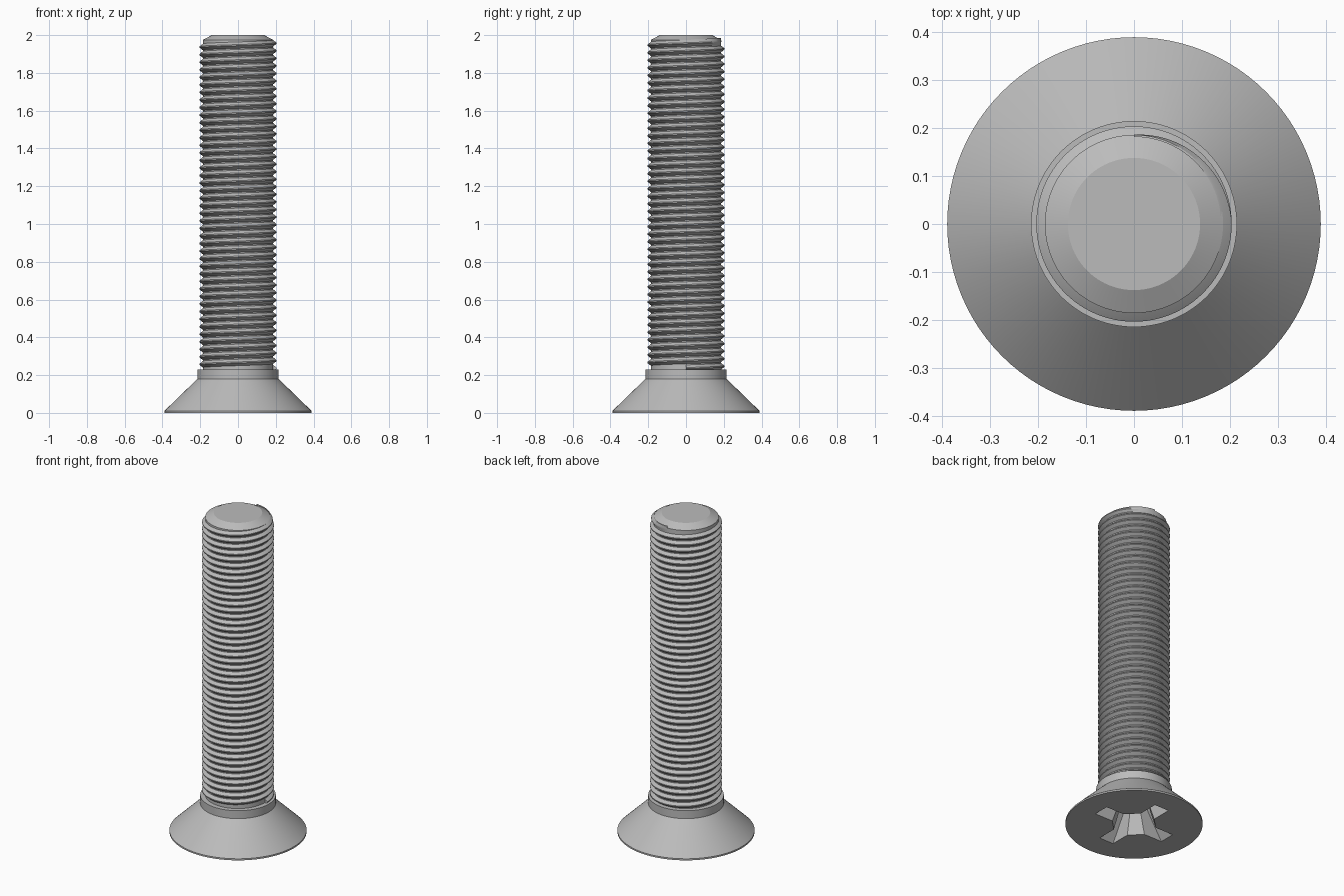
import bpy, bmesh
from math import pi, sin, cos, radians

old = bpy.data.objects.get("Cube")
if old:
    bpy.data.objects.remove(old, do_unlink=True)

SEGMENTS = 96
PITCH = 0.04
CORE, CREST = 0.186, 0.204

steel = bpy.data.materials.new("grey_steel")
steel.use_nodes = True
GREY = (0.5, 0.5, 0.5, 1)
steel.diffuse_color = GREY
steel.node_tree.nodes["Principled BSDF"].inputs["Base Color"].default_value = GREY


def finish(bm, name):
    bmesh.ops.recalc_face_normals(bm, faces=bm.faces)
    mesh = bpy.data.meshes.new(name)
    bm.to_mesh(mesh)
    bm.free()
    mesh.materials.append(steel)
    obj = bpy.data.objects.new(name, mesh)
    bpy.context.collection.objects.link(obj)
    return obj


def loft(rings, name):
    """Skin a stack of equal closed rings and cap both ends."""
    bm = bmesh.new()
    loops = [[bm.verts.new(p) for p in ring] for ring in rings]
    for a, b in zip(loops, loops[1:]):
        for i in range(len(a)):
            j = (i + 1) % len(a)
            bm.faces.new((a[i], a[j], b[j], b[i]))
    bm.faces.new(loops[0])
    bm.faces.new(loops[-1])
    return finish(bm, name)


def circle(r, z):
    return [(r * cos(2 * pi * i / SEGMENTS), r * sin(2 * pi * i / SEGMENTS), z)
            for i in range(SEGMENTS)]


def cross(reach, half, inner, z):
    """Four-armed outline with chamfered inside corners."""
    quarter = [(reach, -half), (reach, half), (inner, half), (half, inner)]
    ring = []
    for x, y in quarter * 4:
        for _ in range(len(ring) // 4):
            x, y = -y, x
        ring.append((x, y, z))
    return ring


def smooth(obj):
    bpy.ops.object.select_all(action='DESELECT')
    obj.select_set(True)
    bpy.context.view_layer.objects.active = obj
    bpy.ops.object.shade_smooth_by_angle(angle=radians(25))


# Countersunk head with collar
head = loft([circle(r, z) for r, z in
             [(0.39, 0), (0.39, 0.01), (0.215, 0.18), (0.215, 0.23), (0.15, 0.23)]],
            "head")

# Tapered cross recess in the underside
cutter = loft([cross(0.26, 0.052, 0.125, -0.02),
               cross(0.10, 0.03, 0.06, 0.19)], "recess_cutter")
cutter.hide_render = True
cut = head.modifiers.new("recess", 'BOOLEAN')
cut.operation = 'DIFFERENCE'
cut.solver = 'EXACT'
cut.object = cutter
bpy.context.view_layer.objects.active = head
bpy.ops.object.modifier_apply(modifier=cut.name)
bpy.data.objects.remove(cutter, do_unlink=True)
smooth(head)

# Shank core with chamfered tip
smooth(loft([circle(r, z) for r, z in
             [(CORE, 0.225), (CORE, 1.975), (0.138, 2)]], "shank"))

# Right-handed thread, fading out over the last quarter turn
TURNS = 43.25
TOP = 1.967
steps = int(TURNS * SEGMENTS)
rings = []
for s in range(steps + 1):
    left = (steps - s) / SEGMENTS
    angle = pi / 2 - 2 * pi * left
    z = TOP - PITCH * left
    tip = CORE + (CREST - CORE) * min(1, 0.02 + left * 4)
    section = [(CORE - 0.004, -0.0195), (CORE, -0.017), (tip, -0.003),
               (tip, 0.003), (CORE, 0.017), (CORE - 0.004, 0.0195)]
    rings.append([(r * cos(angle), r * sin(angle), z + dz) for r, dz in section])
smooth(loft(rings, "thread"))
